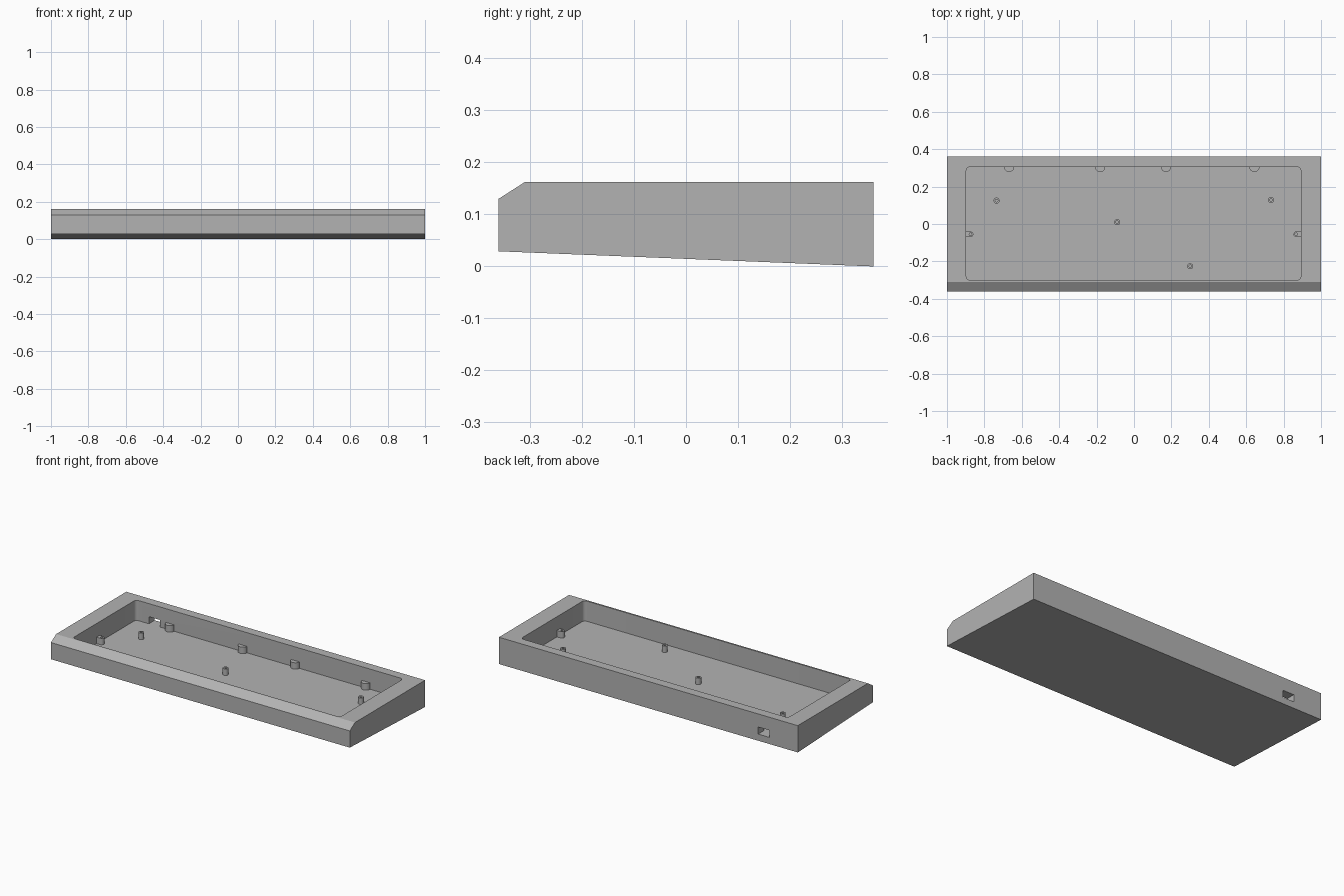
import bpy
import bmesh
from math import cos, sin, pi
from mathutils import Vector

if "Cube" in bpy.data.objects:
    bpy.data.objects.remove(bpy.data.objects["Cube"])

grey = bpy.data.materials.new("plain grey")
grey.use_nodes = True
grey.diffuse_color = (0.45, 0.45, 0.45, 1)
grey.node_tree.nodes["Principled BSDF"].inputs["Base Color"].default_value = grey.diffuse_color

BACK, FRONT, RIGHT, LEFT = 0.305, -0.30, -0.897, 0.892   # tray walls
FLOOR, POST_TOP, RIM = 0.04, 0.079, 0.162


def prism(name, outline, offset):
    """Extrude a closed 3D outline along an offset."""
    bm = bmesh.new()
    face = bm.faces.new([bm.verts.new(p) for p in outline])
    out = bmesh.ops.extrude_face_region(bm, geom=[face])["geom"]
    bmesh.ops.translate(bm, vec=Vector(offset),
                        verts=[v for v in out if isinstance(v, bmesh.types.BMVert)])
    bmesh.ops.recalc_face_normals(bm, faces=bm.faces[:])
    mesh = bpy.data.meshes.new(name)
    bm.to_mesh(mesh)
    bm.free()
    mesh.materials.append(grey)
    obj = bpy.data.objects.new(name, mesh)
    bpy.context.collection.objects.link(obj)
    return obj


def cut(obj, cutter):
    """Subtract the cutter and discard it."""
    mod = obj.modifiers.new("cut", "BOOLEAN")
    mod.operation, mod.solver, mod.object = "DIFFERENCE", "EXACT", cutter
    bpy.context.view_layer.objects.active = obj
    bpy.ops.object.modifier_apply(modifier=mod.name)
    bpy.data.objects.remove(cutter)


def smooth(obj):
    bpy.ops.object.select_all(action="DESELECT")
    obj.select_set(True)
    bpy.context.view_layer.objects.active = obj
    bpy.ops.object.shade_smooth_by_angle(angle=pi / 6)


def arc(x, y, z, r, start, sweep, steps):
    return [(x + r * cos(start + sweep * i / steps),
             y + r * sin(start + sweep * i / steps), z) for i in range(steps + 1)]


def circle(x, y, z, r):
    return arc(x, y, z, r, 0, 2 * pi, 24)[:-1]


# Wedge-shaped case with a bevelled front edge
side = [(-0.36, 0.029), (0.36, 0), (0.36, RIM), (-0.31, RIM), (-0.36, 0.13)]
case = prism("case", [(-1, y, z) for y, z in side], (2, 0, 0))

# Tray recess with rounded corners
r = 0.02
corners = [(LEFT - r, BACK - r), (RIGHT + r, BACK - r),
           (RIGHT + r, FRONT + r), (LEFT - r, FRONT + r)]
recess = [p for i, (x, y) in enumerate(corners)
          for p in arc(x, y, FLOOR, r, i * pi / 2, pi / 2, 6)]
cut(case, prism("recess_cutter", recess, (0, 0, 0.3)))

# Cable port through the back wall
port = [(-0.81, 0.28, FLOOR), (-0.735, 0.28, FLOOR),
        (-0.735, 0.28, 0.083), (-0.81, 0.28, 0.083)]
cut(case, prism("port_cutter", port, (0, 0.2, 0)))
smooth(case)

SINK = FLOOR - 0.003
RISE = (0, 0, POST_TOP - SINK)


def drill(obj, x, y):
    cut(obj, prism("hole_cutter", circle(x, y, FLOOR, 0.007), (0, 0, 0.2)))
    smooth(obj)


# Screw posts on the floor
for i, (x, y) in enumerate([(-0.735, 0.125), (0.733, 0.128), (-0.09, 0.01), (0.3, -0.226)]):
    post = prism(f"screw_post_{i + 1}", circle(x, y, SINK, 0.016), RISE)
    drill(post, x, y)

# Half-round supports along the back wall
for i, x in enumerate([-0.668, -0.181, 0.171, 0.644]):
    outline = [(x + 0.027, BACK + 0.004, SINK), (x - 0.027, BACK + 0.004, SINK)]
    outline += arc(x, BACK, SINK, 0.027, pi, pi, 16)
    smooth(prism(f"back_support_{i + 1}", outline, RISE))

# Drilled supports on the side walls
for name, wall, x, s in [("right", RIGHT, -0.874, 1), ("left", LEFT, 0.868, -1)]:
    y = -0.055
    outline = [(wall - s * 0.004, y + s * 0.015, SINK), (wall - s * 0.004, y - s * 0.015, SINK)]
    outline += arc(x, y, SINK, 0.015, -s * pi / 2 if s > 0 else pi / 2, pi, 12)
    drill(prism(f"{name}_support", outline, RISE), x, y)
